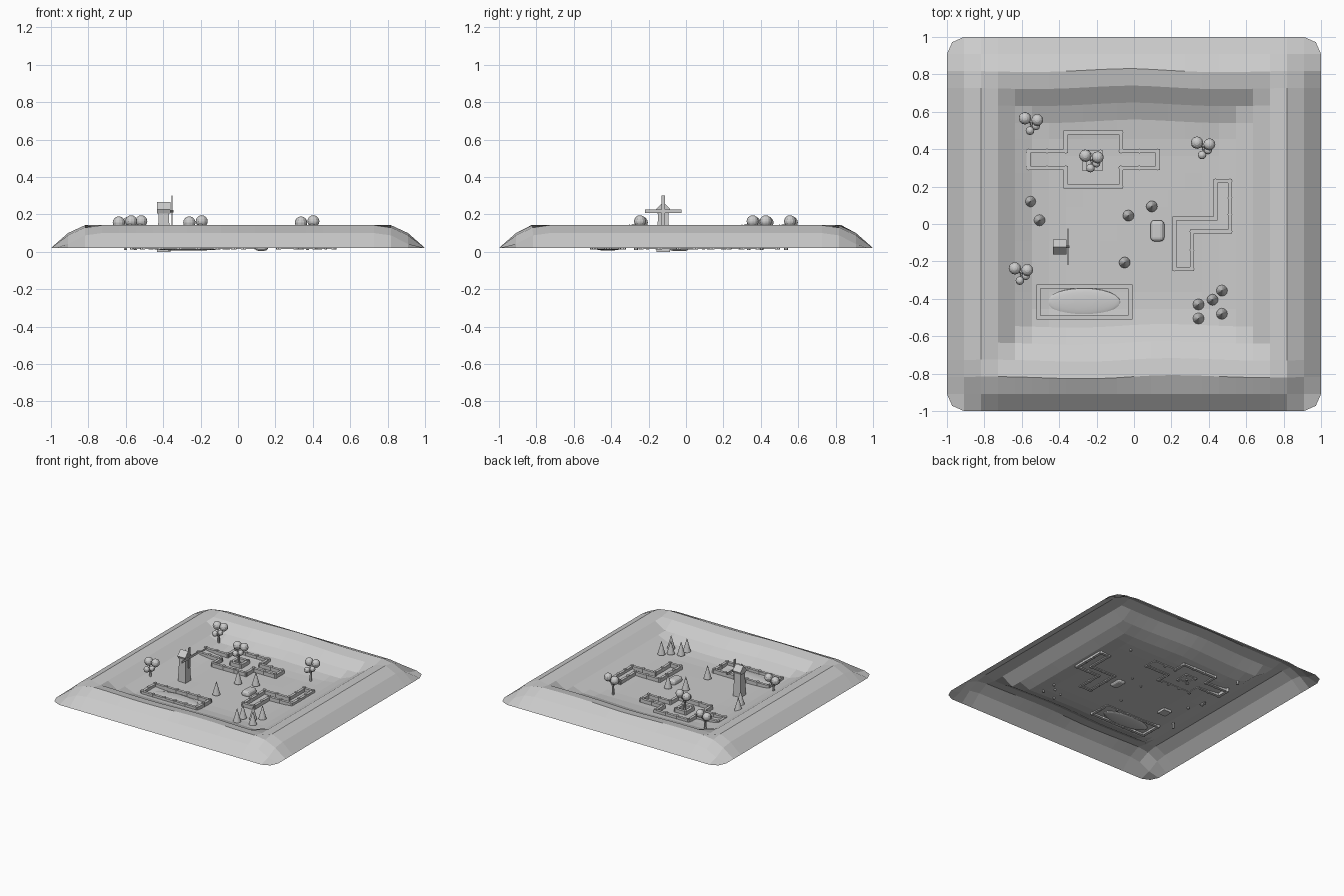
import bpy, bmesh, math
from mathutils import Vector

if "Cube" in bpy.data.objects:
    bpy.data.objects.remove(bpy.data.objects["Cube"], do_unlink=True)

grey = bpy.data.materials.new("plain_grey")
grey.use_nodes = True
grey.diffuse_color = (0.6, 0.6, 0.6, 1)
grey.node_tree.nodes["Principled BSDF"].inputs["Base Color"].default_value = (0.6, 0.6, 0.6, 1)

FLOOR = 0.02


def finish(bm, name):
    mesh = bpy.data.meshes.new(name)
    bm.to_mesh(mesh)
    bm.free()
    mesh.materials.append(grey)
    ob = bpy.data.objects.new(name, mesh)
    bpy.context.collection.objects.link(ob)
    return ob


def box(bm, lo, hi, angle=0):
    lo, hi = Vector(lo), Vector(hi)
    made = bmesh.ops.create_cube(bm, size=1)["verts"]
    for v in made:
        v.co = Vector([c * s for c, s in zip(v.co, hi - lo)]) + (lo + hi) / 2
    return made


def rod(bm, a, b, r1, r2, sides):
    a, b = Vector(a), Vector(b)
    made = bmesh.ops.create_cone(bm, cap_ends=True, segments=sides, radius1=r1,
                                 radius2=r2, depth=(b - a).length)["verts"]
    turn = (b - a).to_track_quat('Z', 'Y')
    for v in made:
        v.co = turn @ v.co + (a + b) / 2


def ball(bm, centre, r):
    made = bmesh.ops.create_uvsphere(bm, u_segments=12, v_segments=8, radius=r)["verts"]
    for v in made:
        v.co += Vector(centre)


# Terrain: one sheet with a raised rim and rounded corners
RIM = [0.02, 0.10, 0.142, 0.125, 0.07, 0.035, 0.024, FLOOR]
N = 22


def rim_height(x, y):
    r = 0.25
    qx, qy = max(abs(x) - 1 + r, 0), max(abs(y) - 1 + r, 0)
    d = r - math.hypot(qx, qy) if qx and qy else 1 - max(abs(x), abs(y))
    t = max(d, 0) * N / 2
    i = min(int(t + 1e-6), len(RIM) - 2)
    f = min(t - i, 1)
    return RIM[i] * (1 - f) + RIM[i + 1] * f


bm = bmesh.new()
bmesh.ops.create_grid(bm, x_segments=N, y_segments=N, size=1)
for v in bm.verts:
    x, y = v.co.x, v.co.y
    v.co.z = rim_height(x, y)
    inside = max(0, 1 - max(abs(x), abs(y)))
    if abs(x) > 0.98 and abs(y) > 0.98:
        v.co.x *= 0.972
        v.co.y *= 0.972
    elif inside > 0.12 and abs(y) > 0.5:
        v.co.y += 0.013 * math.sin(5.5 * x + 1 + y) * (1 - abs(x))
    if inside > 0.4:
        v.co.z += 0.002 * math.sin(5 * x + 1) * math.cos(4 * y)
finish(bm, "terrain")


# Low walls with round posts along closed outlines
def wall(name, pts):
    bm = bmesh.new()
    h = 0.011
    for p, q in zip(pts, pts[1:] + pts[:1]):
        lo = (min(p[0], q[0]) - h, min(p[1], q[1]) - h, 0.015)
        hi = (max(p[0], q[0]) + h, max(p[1], q[1]) + h, 0.05)
        box(bm, lo, hi)
        a, b = Vector(p), Vector(q)
        steps = max(1, round((b - a).length / 0.1))
        for i in range(steps):
            c = a.lerp(b, i / steps)
            rod(bm, (c.x, c.y, 0.012), (c.x, c.y, 0.055), 0.013, 0.013, 8)
    finish(bm, name)


def rect(x0, x1, y0, y1):
    return [(x0, y0), (x1, y0), (x1, y1), (x0, y1)]


wall("field_wall", rect(-0.51, -0.02, -0.5, -0.335))
wall("planter_wall", rect(-0.265, -0.18, 0.295, 0.385))
wall("cross_wall", [(-0.565, 0.3), (-0.365, 0.3), (-0.365, 0.2), (-0.07, 0.2),
                    (-0.07, 0.3), (0.127, 0.3), (0.127, 0.39), (-0.07, 0.39),
                    (-0.07, 0.49), (-0.365, 0.49), (-0.365, 0.39), (-0.565, 0.39)])
wall("bent_wall", [(0.217, 0.03), (0.435, 0.03), (0.435, 0.23), (0.513, 0.23),
                   (0.513, -0.04), (0.31, -0.04), (0.31, -0.24), (0.217, -0.24)])

# Soft mound inside the walled field
bm = bmesh.new()
bmesh.ops.create_uvsphere(bm, u_segments=24, v_segments=12, radius=1)
for v in bm.verts:
    v.co = Vector((v.co.x * 0.2 - 0.27, v.co.y * 0.075 - 0.418, v.co.z * 0.014 + FLOOR))
mound = finish(bm, "field_mound")
for p in mound.data.polygons:
    p.use_smooth = True

# Windmill: tapered tower, gabled head, axle and four blades
MX, MY = -0.397, -0.122
bm = bmesh.new()
for v in box(bm, (MX - 0.036, MY - 0.036, 0), (MX + 0.036, MY + 0.036, 0.21)):
    if v.co.z > 0.1:
        v.co.x = MX + (v.co.x - MX) * 0.75
        v.co.y = MY + (v.co.y - MY) * 0.75
finish(bm, "windmill_tower")

bm = bmesh.new()
ends = []
for x in (MX - 0.035, MX + 0.035):
    ends.append([bm.verts.new((x, MY + y, z)) for y, z in
                 ((-0.032, 0.205), (0.032, 0.205), (0.04, 0.225), (0, 0.267), (-0.04, 0.225))])
bm.faces.new(ends[0])
bm.faces.new(ends[1][::-1])
for i in range(5):
    j = (i + 1) % 5
    bm.faces.new((ends[0][j], ends[0][i], ends[1][i], ends[1][j]))
bmesh.ops.recalc_face_normals(bm, faces=bm.faces)
finish(bm, "windmill_head")

bm = bmesh.new()
rod(bm, (MX + 0.02, MY, 0.217), (-0.345, MY, 0.217), 0.007, 0.007, 8)
box(bm, (-0.356, MY - 0.01, 0.135), (-0.35, MY + 0.01, 0.3))
box(bm, (-0.355, MY - 0.097, 0.208), (-0.349, MY + 0.097, 0.226))
finish(bm, "windmill_blades")

# Leafy trees: trunk, branches and four round crowns
CROWNS = [(-0.035, 0.03, 0.156, 0.033), (0.031, 0.021, 0.163, 0.032),
          (0.024, -0.012, 0.128, 0.021), (-0.008, -0.036, 0.122, 0.023)]
for k, (x, y) in enumerate([(-0.548, 0.535), (-0.225, 0.335), (0.372, 0.405), (-0.602, -0.267)]):
    bm = bmesh.new()
    rod(bm, (x, y, 0.01), (x, y, 0.1), 0.01, 0.007, 6)
    for dx, dy, z, r in CROWNS:
        rod(bm, (x, y, 0.085), (x + dx, y + dy, z), 0.005, 0.004, 6)
        ball(bm, (x + dx, y + dy, z), r)
    finish(bm, f"leafy_tree_{k + 1}")

# Conifers: short trunk under a cone
SPOTS = [(-0.555, 0.12), (-0.505, 0.02), (-0.03, 0.045), (0.095, 0.094), (-0.05, -0.206),
         (0.345, -0.43), (0.42, -0.405), (0.47, -0.356), (0.47, -0.48), (0.345, -0.505)]
for k, (x, y) in enumerate(SPOTS):
    bm = bmesh.new()
    rod(bm, (x, y, 0.012), (x, y, 0.04), 0.008, 0.008, 6)
    rod(bm, (x, y, 0.033), (x, y, 0.141), 0.03, 0, 12)
    finish(bm, f"conifer_{k + 1}")

# Rounded shelter
bm = bmesh.new()
box(bm, (0.088, -0.093, 0.005), (0.162, 0.02, 0.058))
bmesh.ops.bevel(bm, geom=bm.edges[:], offset=0.022, segments=3, profile=0.5, affect='EDGES')
finish(bm, "shelter")
